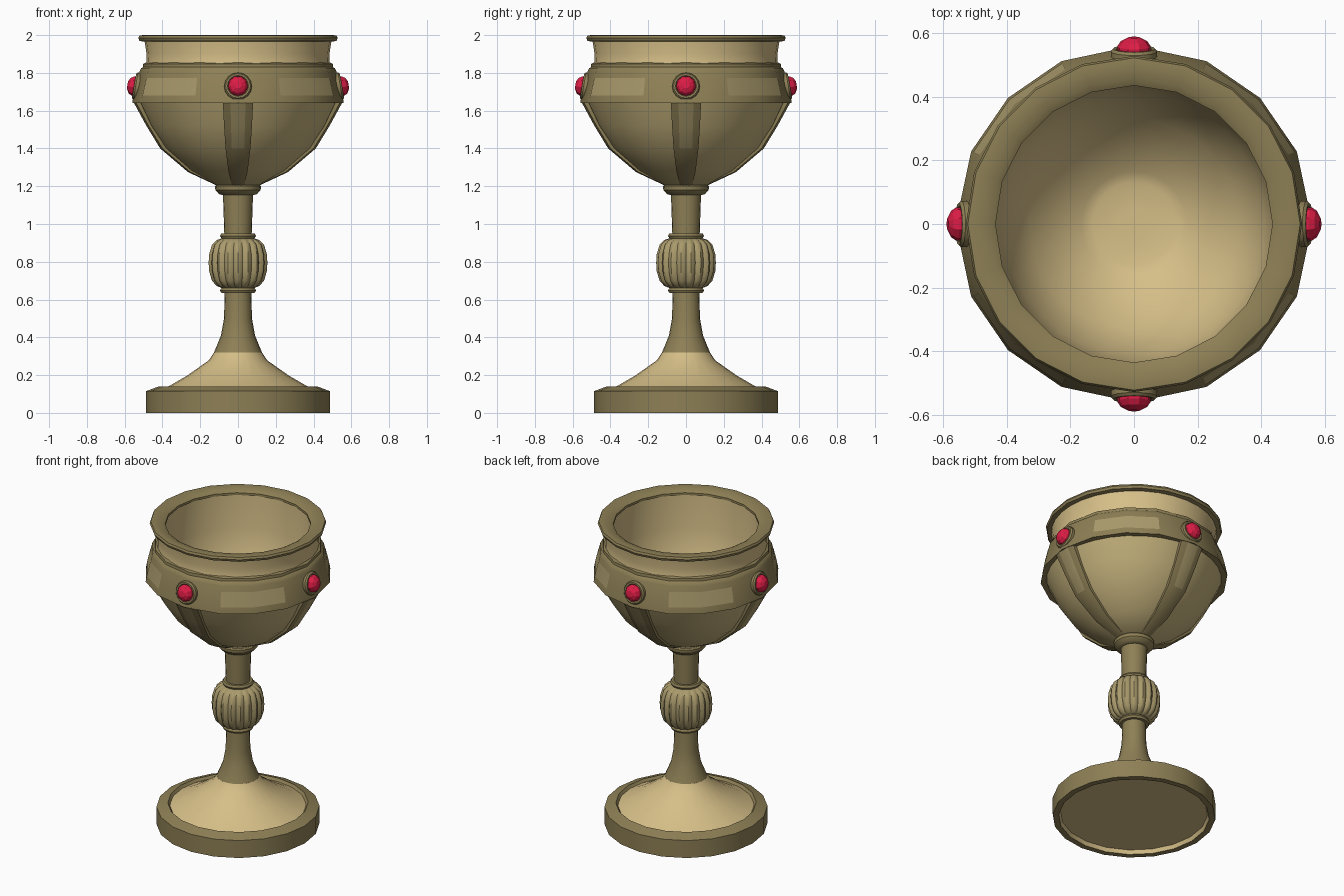
import bpy, bmesh, math
from mathutils import Matrix

if "Cube" in bpy.data.objects:
    bpy.data.objects.remove(bpy.data.objects["Cube"])


def material(name, rgb):
    m = bpy.data.materials.new(name)
    m.diffuse_color = (*rgb, 1)
    m.use_nodes = True
    m.node_tree.nodes["Principled BSDF"].inputs["Base Color"].default_value = m.diffuse_color
    return m


LIGHT = material("light_gold", (0.67, 0.52, 0.245))
PANEL = material("panel_gold", (0.55, 0.44, 0.20))
MID = material("mid_gold", (0.40, 0.325, 0.15))
DARK = material("dark_gold", (0.27, 0.215, 0.092))
RED = material("ruby_red", (0.72, 0.012, 0.06))


def finish(name, bm, mats, angle=35):
    bmesh.ops.remove_doubles(bm, verts=bm.verts, dist=1e-5)
    bmesh.ops.recalc_face_normals(bm, faces=bm.faces)
    me = bpy.data.meshes.new(name)
    bm.to_mesh(me)
    bm.free()
    for m in mats:
        me.materials.append(m)
    ob = bpy.data.objects.new(name, me)
    bpy.context.collection.objects.link(ob)
    if angle:
        bpy.ops.object.select_all(action='DESELECT')
        ob.select_set(True)
        bpy.context.view_layer.objects.active = ob
        bpy.ops.object.shade_smooth_by_angle(angle=math.radians(angle))
    return ob


def lathe_bm(profile, n, scale=lambda i: 1, closed=False, angle=None):
    angle = angle or (lambda i: 2 * math.pi * i / n)
    bm = bmesh.new()
    rings = [[bm.verts.new((r * scale(i) * math.cos(angle(i)),
                            r * scale(i) * math.sin(angle(i)), z))
              for i in range(n)] for r, z in profile]
    pairs = list(zip(rings, rings[1:]))
    if closed:
        pairs.append((rings[-1], rings[0]))
    for a, b in pairs:
        for i in range(n):
            j = (i + 1) % n
            bm.faces.new((a[i], a[j], b[j], b[i]))
    if not closed:
        for ring in (rings[0], rings[-1]):
            bm.faces.new(ring)
    return bm


def lathe(name, profile, mat, n=20, closed=False, angle=35):
    return finish(name, lathe_bm(profile, n, closed=closed), [mat], angle)


# Foot: rim disc with a shallow pale recess below, then flared cone
bm = lathe_bm([(0.44, 0.025), (0.45, 0.0), (0.487, 0.0), (0.487, 0.115),
               (0.42, 0.14), (0.405, 0.12)], 20)
for f in bm.faces:
    c = f.calc_center_median()
    f.material_index = int(c.z < 0.03 and c.xy.length < 0.446)
finish("base_rim", bm, [DARK, LIGHT])
lathe("foot_cone", [(0.41, 0.10), (0.41, 0.122), (0.365, 0.142), (0.27, 0.197),
                    (0.155, 0.278), (0.127, 0.32)], LIGHT, 24)

# Stem with rings and collar
lathe("lower_stem", [(0.127, 0.32), (0.09, 0.41), (0.074, 0.50), (0.07, 0.65)], DARK)
lathe("upper_stem", [(0.072, 0.93), (0.08, 1.17)], DARK)
for name, z in (("lower_ring", 0.648), ("upper_ring", 0.937)):
    lathe(name, [(0.07, z - 0.013), (0.088, z - 0.013), (0.095, z),
                 (0.088, z + 0.013), (0.07, z + 0.013)], DARK)
lathe("bowl_collar", [(0.08, 1.153), (0.10, 1.158), (0.12, 1.18), (0.122, 1.2),
                      (0.11, 1.212)], DARK)

# Fluted knob
knob = [(0.085, 0.66), (0.115, 0.672), (0.14, 0.70), (0.155, 0.75), (0.158, 0.795),
        (0.155, 0.84), (0.14, 0.89), (0.115, 0.915), (0.085, 0.925)]
LOBES = 18
lobe = (0.91, 0.975, 1.0, 0.975)
finish("fluted_knob", lathe_bm(knob, LOBES * 4, lambda i: lobe[i % 4]), [MID], 30)

# Bowl shell, outside to inside as one wall; the outer lower panels are deeper gold
bm = lathe_bm([(0.11, 1.205), (0.25, 1.283), (0.385, 1.40), (0.465, 1.52),
               (0.525, 1.645), (0.495, 1.80), (0.485, 1.86), (0.484, 1.90),
               (0.495, 1.97), (0.44, 1.975), (0.435, 1.75), (0.41, 1.58),
               (0.33, 1.40), (0.165, 1.262), (0.13, 1.25), (0.05, 1.247)], 32)
bm.normal_update()
for f in bm.faces:
    c = f.calc_center_median()
    wall = 0.11 + (c.z - 1.205) * 0.85
    f.material_index = int(c.z < 1.645 and f.normal.z < 0 and c.xy.length > wall)
finish("bowl_shell", bm, [LIGHT, PANEL])
lathe("bowl_rim", [(0.435, 1.965), (0.50, 1.965), (0.522, 1.97), (0.528, 1.985),
                   (0.522, 1.998), (0.50, 2.0), (0.455, 1.992), (0.435, 1.98)],
      DARK, 20, closed=True)

# Band around the bowl, sixteen-sided, with paler plates between the gems
steps = (0, 24, 45, 66)


def band_angle(i):
    return math.radians(90 * (i // 4) + steps[i % 4])


bm = lathe_bm([(0.50, 1.64), (0.56, 1.64), (0.557, 1.66), (0.522, 1.805), (0.512, 1.825),
               (0.504, 1.83), (0.502, 1.848), (0.48, 1.858)], 16,
              closed=True, angle=band_angle)
finish("bowl_band", bm, [DARK])
bm = bmesh.new()
for i in range(16):
    if i % 4 in (1, 2):
        a0, a1 = band_angle(i), band_angle(i + 1)
        bm.faces.new([bm.verts.new((r * math.cos(a), r * math.sin(a), z))
                      for a, r, z in ((a0, 0.5535, 1.68), (a1, 0.5535, 1.68),
                                      (a1, 0.5315, 1.772), (a0, 0.5315, 1.772))])
finish("band_plates", bm, [MID])


def quarter_turns(bm):
    geom = bm.verts[:] + bm.edges[:] + bm.faces[:]
    for q in range(1, 4):
        new = bmesh.ops.duplicate(bm, geom=geom)["geom"]
        bmesh.ops.rotate(bm, verts=[v for v in new if isinstance(v, bmesh.types.BMVert)],
                         cent=(0, 0, 0), matrix=Matrix.Rotation(q * math.pi / 2, 3, 'Z'))


# Four tapering ribs under the gems
rib = [(0.115, 1.205, 0.032), (0.265, 1.275, 0.05), (0.412, 1.40, 0.066),
       (0.485, 1.52, 0.074), (0.552, 1.643, 0.08)]
bm = bmesh.new()
rows = [[bm.verts.new(p) for p in ((r - 0.04, -w, z), (r - 0.012, -w, z), (r, -w * 0.5, z),
                                  (r, w * 0.5, z), (r - 0.012, w, z), (r - 0.04, w, z))]
        for r, z, w in rib]
for a, b in zip(rows, rows[1:]):
    for i in range(6):
        bm.faces.new((a[i], a[(i + 1) % 6], b[(i + 1) % 6], b[i]))
bm.faces.new(rows[0])
bm.faces.new(rows[-1])
for f in bm.faces:
    c = f.calc_center_median()
    f.material_index = int(abs(c.y) < 1e-4 and 1.4 < c.z < 1.6 and c.x > 0.447)
quarter_turns(bm)
finish("bowl_ribs", bm, [DARK, MID], 25)

# Gems and their round settings, tilted with the band
tilt = Matrix.Translation((0.532, 0, 1.728)) @ Matrix.Rotation(math.radians(80), 4, 'Y')


def round_part(name, profile, n, mat, angle):
    part = lathe_bm(profile, n)
    bmesh.ops.transform(part, matrix=tilt, verts=part.verts)
    quarter_turns(part)
    finish(name, part, [mat], angle)


round_part("gem_settings", [(0.073, -0.03), (0.073, 0.01), (0.066, 0.019),
                            (0.056, 0.018), (0.05, 0.01)], 16, DARK, 35)
round_part("gems", [(0.053, 0.0), (0.053, 0.025), (0.042, 0.042), (0.02, 0.054)],
           9, RED, 0)
